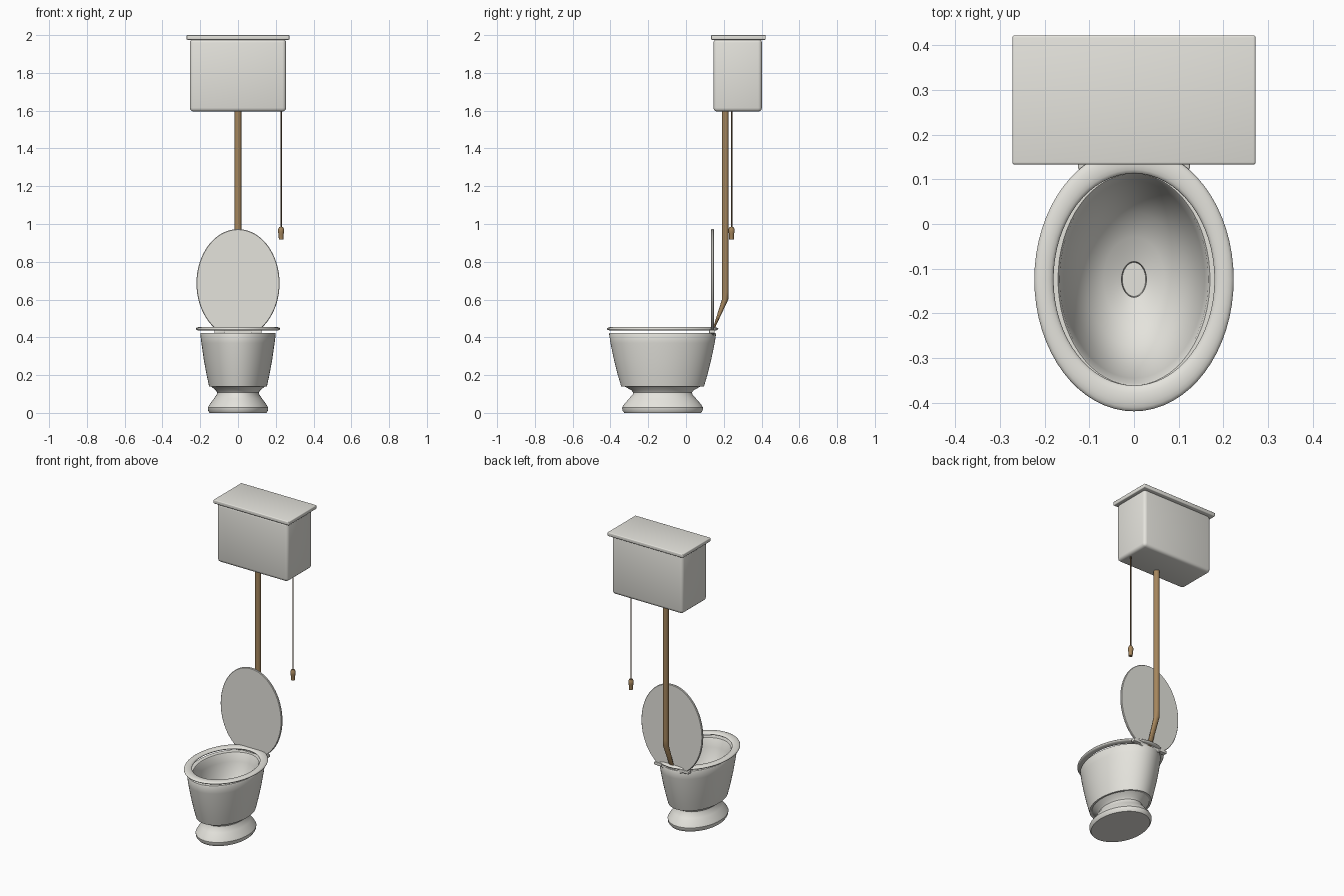
import bpy, bmesh, math
from mathutils import Vector

if "Cube" in bpy.data.objects:
    bpy.data.objects.remove(bpy.data.objects["Cube"])


def material(name, rgb):
    m = bpy.data.materials.new(name)
    m.diffuse_color = (*rgb, 1)
    m.use_nodes = True
    m.node_tree.nodes["Principled BSDF"].inputs["Base Color"].default_value = m.diffuse_color
    return m


CERAMIC = material("off white ceramic", (0.78, 0.77, 0.72))
BRASS = material("aged brass", (0.38, 0.24, 0.11))
CHAIN = material("dark chain", (0.16, 0.10, 0.05))
CY = -0.124  # centre line of bowl and seat


def finish(name, bm, mat, angle=35):
    bmesh.ops.recalc_face_normals(bm, faces=bm.faces)
    me = bpy.data.meshes.new(name)
    bm.to_mesh(me)
    bm.free()
    me.materials.append(mat)
    for p in me.polygons:
        p.use_smooth = True
    me.set_sharp_from_angle(angle=math.radians(angle))
    ob = bpy.data.objects.new(name, me)
    bpy.context.collection.objects.link(ob)
    return ob


def loft(name, rings, mat, sides=64, centre=(0, CY), closed=False, angle=35):
    """Stack elliptical rings (rx, ry, z); capped, or closed into a loop.
    A fourth value overrides the y centre of that ring."""
    bm = bmesh.new()
    loops = []
    for r in rings:
        cy = r[3] if len(r) > 3 else centre[1]
        loops.append([bm.verts.new((centre[0] + r[0] * math.cos(a), cy + r[1] * math.sin(a), r[2]))
                      for a in (math.tau * i / sides for i in range(sides))])
    pairs = list(zip(loops, loops[1:]))
    if closed:
        pairs.append((loops[-1], loops[0]))
    else:
        bm.faces.new(loops[0])
        bm.faces.new(loops[-1])
    for a, b in pairs:
        for i in range(sides):
            j = (i + 1) % sides
            bm.faces.new((a[i], a[j], b[j], b[i]))
    return finish(name, bm, mat, angle)


def box(name, lo, hi, mat, bevel):
    lo, hi = Vector(lo), Vector(hi)
    bm = bmesh.new()
    bmesh.ops.create_cube(bm, size=1)
    for v in bm.verts:
        v.co = (lo + hi) / 2 + Vector(c * s for c, s in zip(v.co, hi - lo))
    bmesh.ops.bevel(bm, geom=bm.edges[:], offset=bevel, segments=3, profile=0.5, affect='EDGES')
    return finish(name, bm, mat, 40)


# Pedestal foot with a pinched neck
loft("pedestal", [(0.150, 0.203, 0.0), (0.158, 0.212, 0.012), (0.160, 0.214, 0.028),
                  (0.150, 0.204, 0.045), (0.128, 0.178, 0.075), (0.112, 0.158, 0.098),
                  (0.110, 0.156, 0.108), (0.118, 0.165, 0.120), (0.145, 0.205, 0.142)], CERAMIC)

# Bowl: outer wall, rim, then down the inside to the drain
loft("bowl", [(0.153, 0.219, 0.140), (0.166, 0.237, 0.20), (0.181, 0.257, 0.28),
              (0.194, 0.276, 0.37), (0.200, 0.283, 0.418), (0.197, 0.280, 0.424),
              (0.170, 0.237, 0.424), (0.166, 0.233, 0.418), (0.158, 0.221, 0.37),
              (0.140, 0.195, 0.29), (0.108, 0.150, 0.225), (0.068, 0.095, 0.19),
              (0.028, 0.040, 0.172), (0.026, 0.038, 0.155)], CERAMIC)

# Seat ring with a rounded cross-section
seat = []
for i in range(16):
    a = math.tau * i / 16
    c, s = math.cos(a), math.sin(a)
    seat.append((0.2015 + 0.0215 * c, 0.266 + 0.029 * c, 0.445 + 0.010 * s))
loft("seat", seat, CERAMIC, closed=True, angle=60)

# Raised lid: an upright oval plate, lofted flat and turned upright
lid = loft("seat_lid", [(0.217, 0.284, -0.007), (0.220, 0.287, -0.004),
                        (0.220, 0.287, 0.004), (0.217, 0.284, 0.007)], CERAMIC, centre=(0, 0))
lid.rotation_euler.x = math.pi / 2
lid.location = (0, 0.140, 0.686)

# Hinge blocks
for side, label in ((-1, "left"), (1, "right")):
    box("hinge_" + label, (side * 0.098 - 0.027, 0.122, 0.421),
        (side * 0.098 + 0.027, 0.152, 0.440), CERAMIC, 0.004)

# High tank and its lid
box("tank", (-0.255, 0.145, 1.595), (0.255, 0.402, 1.980), CERAMIC, 0.02)
box("tank_lid", (-0.272, 0.133, 1.975), (0.272, 0.422, 2.0), CERAMIC, 0.005)

# Flush pipe, bent forward and flattened at the bowl
loft("flush_pipe", [(0.016, 0.004, 0.415, 0.138), (0.017, 0.006, 0.46, 0.152),
                    (0.018, 0.017, 0.60, 0.207), (0.018, 0.018, 0.64, 0.208),
                    (0.018, 0.018, 1.61, 0.208)], BRASS, sides=12, angle=50)

# Pull chain and handle
loft("pull_chain", [(0.004, 0.004, 0.975), (0.004, 0.004, 1.61)], CHAIN, 8, (0.228, 0.241), angle=60)
loft("pull_handle", [(0.012, 0.012, 0.918), (0.013, 0.013, 0.945), (0.016, 0.016, 0.958),
                     (0.016, 0.016, 0.972), (0.010, 0.010, 0.985)], BRASS, 16, (0.228, 0.241))
